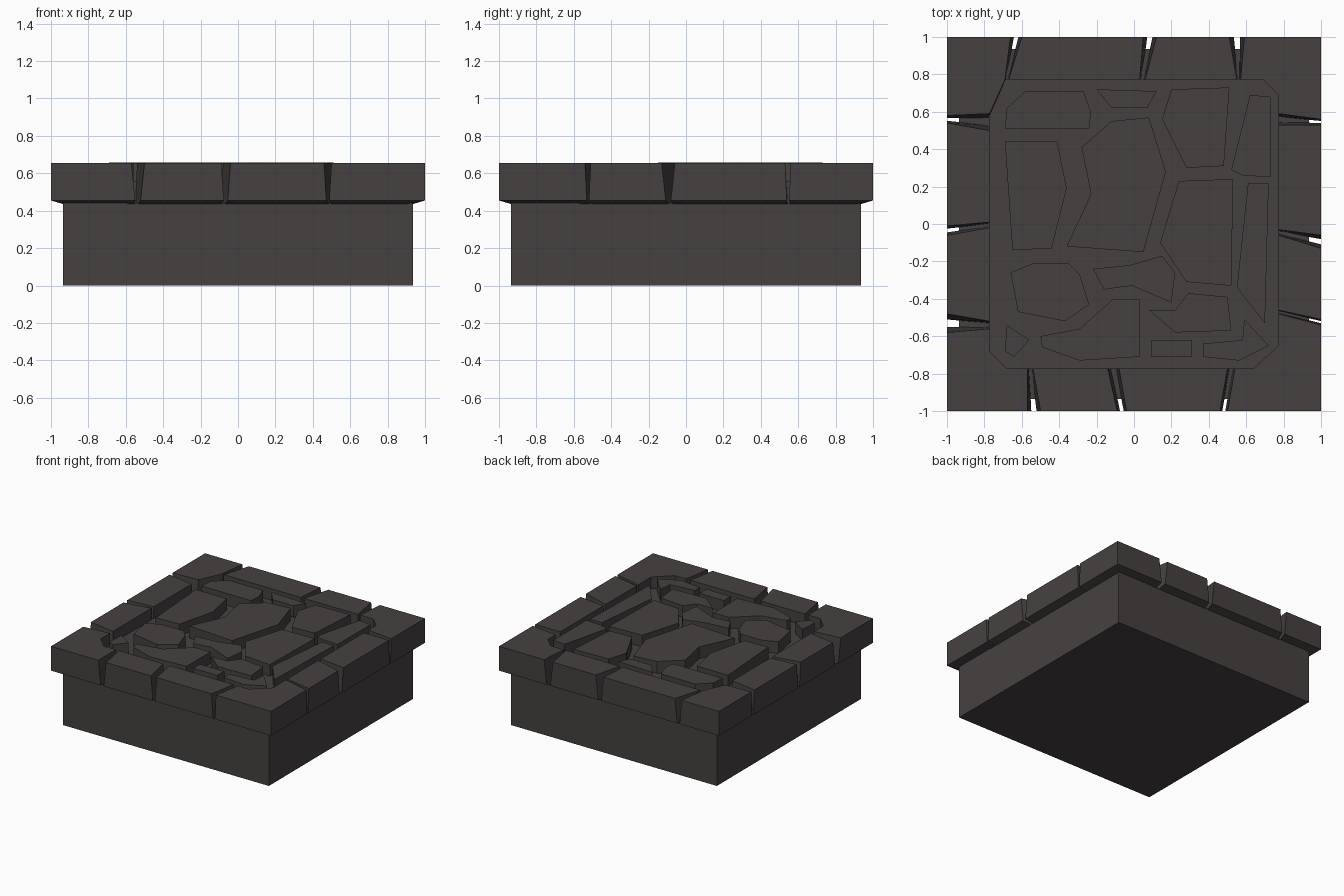
import bpy
import bmesh

TOP, FLOOR, LEDGE = 0.655, 0.56, 0.44
INNER = 0.772

if "Cube" in bpy.data.objects:
    bpy.data.objects.remove(bpy.data.objects["Cube"])

stone_mat = bpy.data.materials.new("dark grey stone")
colour = (0.06, 0.053, 0.051, 1)
stone_mat.diffuse_color = colour
stone_mat.use_nodes = True
shader = stone_mat.node_tree.nodes["Principled BSDF"]
shader.inputs["Base Color"].default_value = colour
shader.inputs["Roughness"].default_value = 0.9


def prism(name, top, bottom, top_z, bottom_z, split=False):
    """Solid between two outlines; bottom_z gives a height for each point."""
    bm = bmesh.new()
    upper = [bm.verts.new((x, y, top_z)) for x, y in top]
    lower = [bm.verts.new((x, y, bottom_z(x, y))) for x, y in bottom]
    bm.faces.new(upper)
    if split:  # crease the underside along the corner diagonal
        bm.faces.new([lower[-1]] + lower[:3])
        bm.faces.new(lower[2:])
    else:
        bm.faces.new(lower)
    count = len(upper)
    for i in range(count):
        j = (i + 1) % count
        bm.faces.new((lower[i], lower[j], upper[j], upper[i]))
    bmesh.ops.recalc_face_normals(bm, faces=bm.faces)
    mesh = bpy.data.meshes.new(name)
    bm.to_mesh(mesh)
    bm.free()
    mesh.materials.append(stone_mat)
    obj = bpy.data.objects.new(name, mesh)
    bpy.context.collection.objects.link(obj)


def block(name, half, low, high):
    square = [(-half, -half), (half, -half), (half, half), (-half, half)]
    prism(name, square, square, high, lambda x, y: low)


# Foundation and recessed floor
block("base_block", 0.935, 0, LEDGE)
block("recessed_floor", INNER + 0.003, LEDGE - 0.02, FLOOR)

# Rim stones: gaps on each side, counterclockwise, in hundredths
# (outer start, outer end, inner start, inner end)
sides = {
    "front": [(-57, -50, -57, -54), (-9, -4, -14, -8), (46, 50, 50, 54)],
    "right": [(-54, -51, -48, -46), (-13, -6, -6, -3), (53, 56, 53, 59)],
    "back": [(-59, -51, -57, -55), (-12, -5, -6, -3), (60, 66, 67, 69)],
    "left": [(-58, -54, -59, -50), (1, 6, -1, 2), (48, 58, 52, 56)],
}
names = list(sides)

# Bevelled inner corners, following each side in turn
bevels = [
    [(INNER, -0.65), (0.64, -INNER)],
    [(0.69, INNER), (INNER, 0.69)],
    [],
    [(-0.68, -INNER), (-INNER, -0.68)],
]


def turn(side, along, out):
    x, y = along, -out
    for _ in range(side):
        x, y = -y, x
    return x, y


def gap_edge(side, gap, end, narrowing):
    """Outer and inner points of one wall of a gap."""
    data = sides[names[side]][gap]
    points = []
    for k, out in ((0, 1), (2, INNER)):
        lo, hi = data[k] / 100, data[k + 1] / 100
        shift = (hi - lo) * narrowing
        points.append(turn(side, hi - shift if end else lo + shift, out))
    return points


def rim_underside(x, y):
    return 0.455 - 0.3 * (1 - max(abs(x), abs(y)))


def edge_outline(side, gap, narrowing):
    start = gap_edge(side, gap, True, narrowing)
    stop = gap_edge(side, gap + 1, False, narrowing)
    return start[::-1] + stop


def corner_outline(side, narrowing):
    start = gap_edge(side, 2, True, narrowing)
    stop = gap_edge((side + 1) % 4, 0, False, narrowing)
    return start[::-1] + [turn(side, 1, 1)] + stop + bevels[side]


for s, side_name in enumerate(names):
    for g in range(2):
        prism(f"{side_name}_rim_stone_{g + 1}", edge_outline(s, g, 0),
              edge_outline(s, g, 0.3), TOP, rim_underside)
    prism(f"{side_name}_corner_stone", corner_outline(s, 0),
          corner_outline(s, 0.3), TOP, rim_underside, split=True)


# Paving stones standing on the recessed floor, outlines in hundredths
def paver(name, *outline, lift=0.0):
    points = [(x / 100, y / 100) for x, y in outline]
    prism(name + "_paver", points, points, TOP + lift,
          lambda x, y: FLOOR - 0.01)


paver("back_left", (-69, 51), (-68, 62), (-58, 71), (-27, 71), (-23, 60),
      (-24, 51), lift=0.002)
paver("back_wedge", (-20, 72), (12, 71), (7, 62), (-12, 62))
paver("back_right", (20, 72), (51, 73), (48, 31), (28, 30), (15, 56),
      lift=0.003)
paver("back_right_strip", (62, 69), (73, 68), (73, 25), (58, 26), (52, 29))
paver("middle_left", (-69, 44), (-41, 44), (-36, 19), (-44, -13), (-65, -14))
paver("centre", (-28, 41), (-12, 55), (8, 57), (17, 28), (5, -15),
      (-36, -12), (-23, 16), lift=0.003)
paver("middle_right", (24, 23), (53, 24), (52, -33), (28, -31), (14, -10))
paver("right_strip", (61, 22), (72, 22), (70, -53), (55, -34))
paver("front_left", (-66, -26), (-54, -21), (-35, -21), (-29, -27),
      (-24, -43), (-37, -52), (-62, -47))
paver("front_sliver", (-22, -24), (-2, -22), (15, -17), (22, -26),
      (20, -42), (-1, -33), (-16, -35))
paver("front_middle", (-29, -56), (-11, -40), (3, -40), (3, -71),
      (-29, -73), (-49, -66), (-50, -60))
paver("front_right", (8, -46), (22, -46), (29, -37), (50, -39), (52, -57),
      (22, -58))
paver("left_chip", (-68, -54), (-56, -62), (-64, -71), (-69, -68))
paver("small_brick", (9, -62), (31, -62), (31, -71), (9, -71))
paver("right_hook", (37, -64), (58, -62), (59, -51), (72, -65), (56, -73),
      (37, -71))
